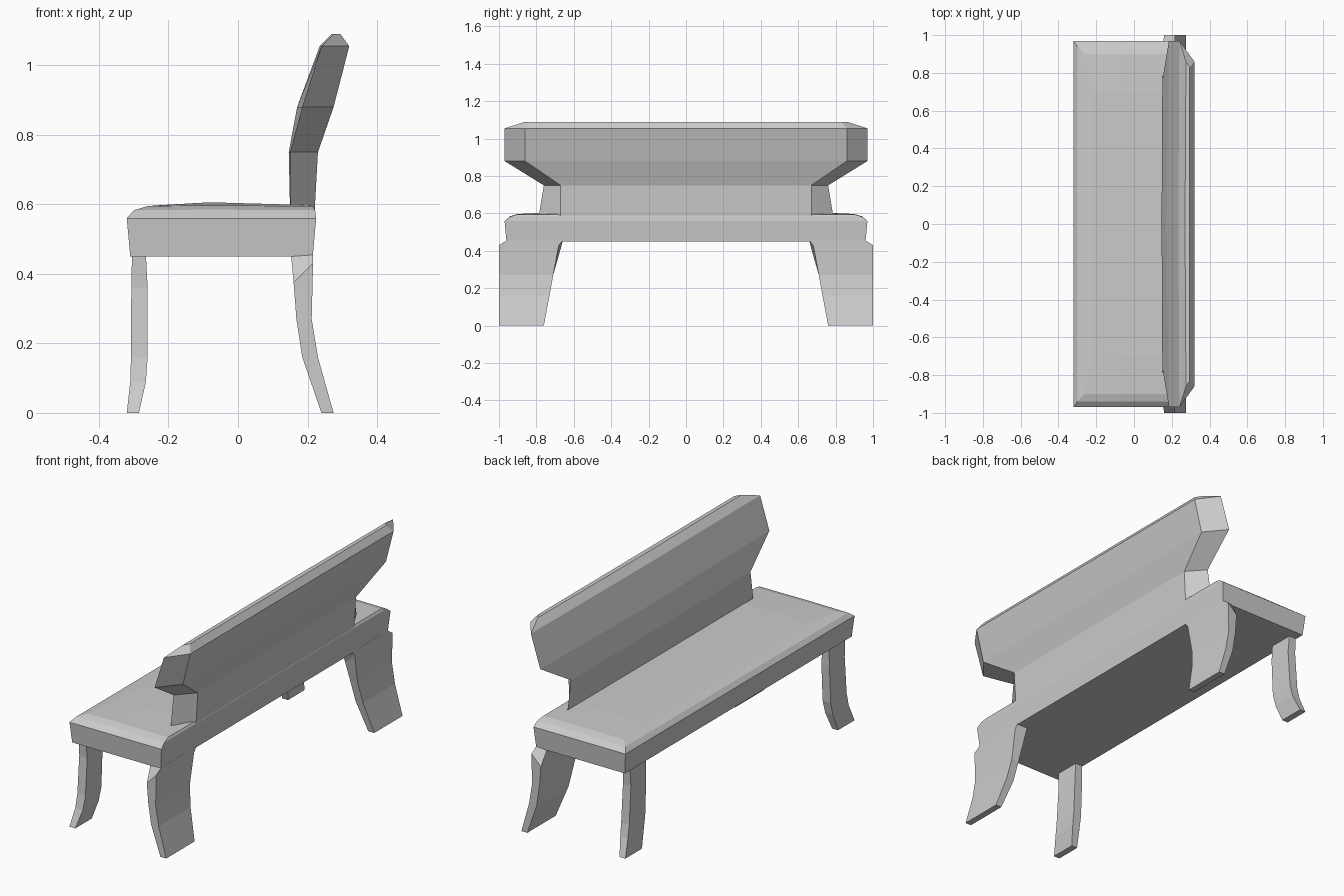
import bpy, bmesh


def loft(name, rings):
    """Skin a stack of equal-sized point rings and cap both ends."""
    bm = bmesh.new()
    rows = [[bm.verts.new(p) for p in ring] for ring in rings]
    n = len(rows[0])
    for a, b in zip(rows, rows[1:]):
        for i in range(n):
            j = (i + 1) % n
            bm.faces.new((a[i], a[j], b[j], b[i]))
    bm.faces.new(rows[0])
    bm.faces.new(rows[-1])
    bmesh.ops.recalc_face_normals(bm, faces=bm.faces)
    mesh = bpy.data.meshes.new(name)
    bm.to_mesh(mesh)
    bm.free()
    obj = bpy.data.objects.new(name, mesh)
    bpy.context.collection.objects.link(obj)
    return obj


def mirror_y(obj):
    mod = obj.modifiers.new("Mirror", 'MIRROR')
    mod.use_axis = (False, True, False)


# Seat: tapered rail with a cushioned, slightly crowned top
# each level: x front, x back, half length, z, z at the crown line
seat_levels = [
    (-0.31, 0.215, 0.96, 0.45, 0.45),
    (-0.32, 0.225, 0.97, 0.56, 0.56),
    (-0.30, 0.222, 0.94, 0.583, 0.585),
    (-0.26, 0.215, 0.90, 0.595, 0.597),
    (-0.22, 0.20, 0.70, 0.598, 0.606),
]
loft("seat", [[(x0, -y, z), (-0.08, -y, zc), (x1, -y, z),
               (x1, y, z), (-0.08, y, zc), (x0, y, z)]
              for x0, x1, y, z, zc in seat_levels])

# Backrest: narrow neck flaring to a wide leaning panel, chamfered at the back
# each level: x front end, x front centre, x back, half width front, back, z
back_levels = [
    (0.152, 0.150, 0.220, 0.79, 0.67, 0.57),
    (0.150, 0.146, 0.230, 0.76, 0.67, 0.75),
    (0.185, 0.170, 0.275, 0.97, 0.86, 0.88),
    (0.240, 0.235, 0.320, 0.97, 0.86, 1.055),
    (0.275, 0.270, 0.295, 0.86, 0.83, 1.09),
]
loft("backrest", [[(xe, -yf, z), (xb, -yb, z), (xb, yb, z), (xe, yf, z), (xc, 0, z)]
                  for xe, xc, xb, yf, yb, z in back_levels])


# Legs: each level: x front, x back, y inner, y outer, z front, z back
def leg(name, levels):
    mirror_y(loft(name, [[(x0, y0, z0), (x1, y0, z1), (x1, y1, z1), (x0, y1, z0)]
                         for x0, x1, y0, y1, z0, z1 in levels]))


leg("back_legs", [
    (0.24, 0.275, 0.76, 1.0, 0.0, 0.0),
    (0.185, 0.23, 0.73, 1.0, 0.16, 0.16),
    (0.168, 0.212, 0.71, 1.0, 0.27, 0.27),
    (0.16, 0.216, 0.68, 1.0, 0.375, 0.43),
    (0.153, 0.216, 0.66, 0.96, 0.45, 0.455),
])

leg("front_legs", [
    (-0.32, -0.285, 0.83, 0.97, 0.0, 0.0),
    (-0.31, -0.265, 0.80, 0.935, 0.09, 0.09),
    (-0.308, -0.26, 0.785, 0.92, 0.16, 0.16),
    (-0.307, -0.26, 0.775, 0.905, 0.36, 0.36),
    (-0.305, -0.265, 0.775, 0.91, 0.455, 0.455),
])
